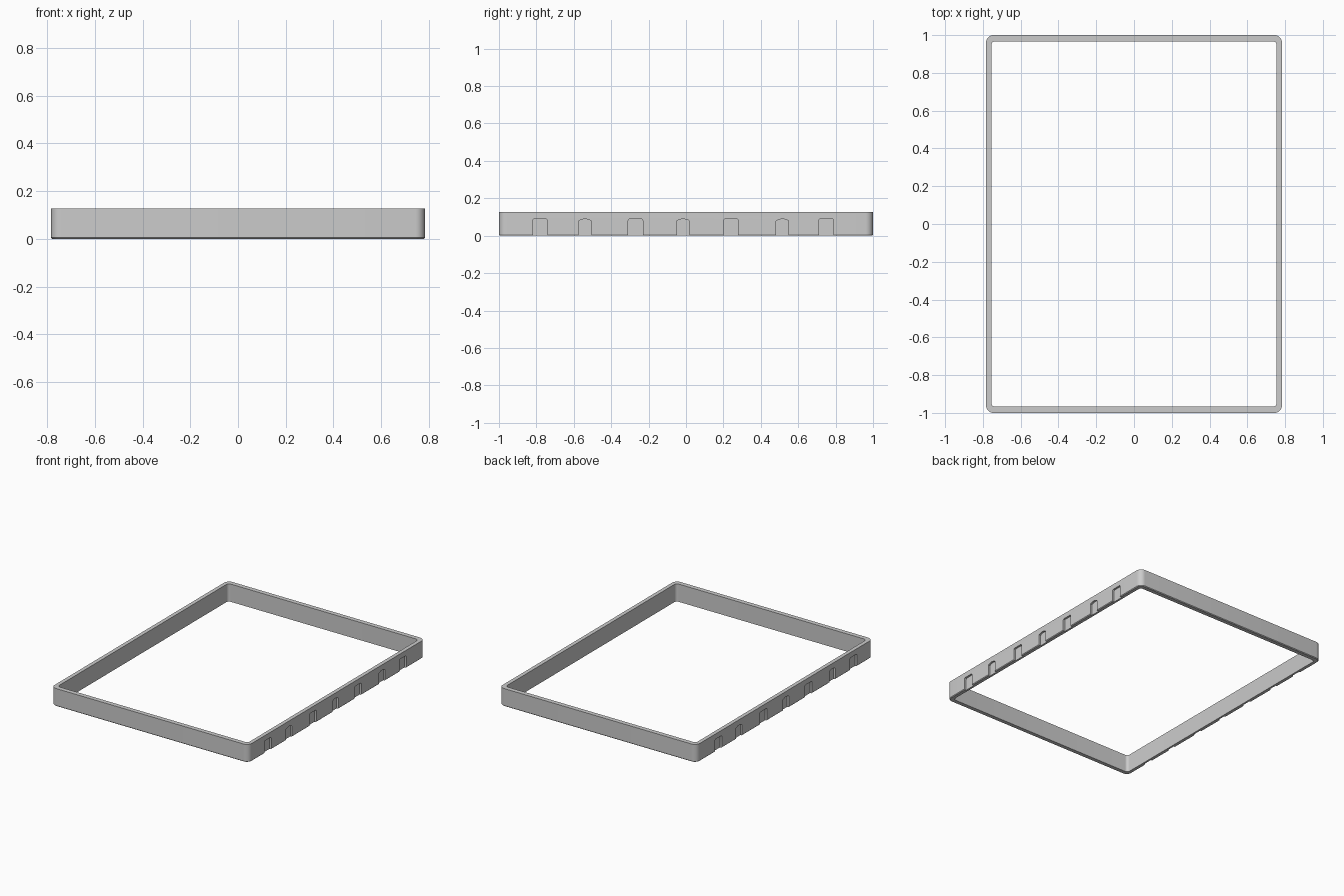
import bpy, bmesh, math

if "Cube" in bpy.data.objects:
    bpy.data.objects.remove(bpy.data.objects["Cube"])

HX, HY, H = 0.783, 1.0, 0.127
WX, WY = 0.028, 0.033      # wall thickness on the sides / on the ends
CH = 0.005                 # small chamfer at the foot


def rounded(hx, hy, r, z, n=8):
    pts = []
    for k, (sx, sy) in enumerate([(1, 1), (-1, 1), (-1, -1), (1, -1)]):
        for i in range(n + 1):
            a = math.pi / 2 * (k + i / n)
            pts.append((sx * (hx - r) + r * math.cos(a),
                        sy * (hy - r) + r * math.sin(a), z))
    return pts


def make_object(name, bm):
    bmesh.ops.recalc_face_normals(bm, faces=bm.faces)
    me = bpy.data.meshes.new(name)
    bm.to_mesh(me)
    bm.free()
    ob = bpy.data.objects.new(name, me)
    bpy.context.collection.objects.link(ob)
    return ob


# Rounded rectangular wall, lofted through a closed chain of loops
bm = bmesh.new()
loops = [rounded(HX - CH, HY - CH, 0.04 - CH, 0),
         rounded(HX, HY, 0.04, CH),
         rounded(HX, HY, 0.04, H),
         rounded(HX - WX, HY - WY, 0.02, H),
         rounded(HX - WX, HY - WY, 0.02, 0)]
rings = [[bm.verts.new(p) for p in loop] for loop in loops]
for j, a in enumerate(rings):
    b = rings[(j + 1) % len(rings)]
    for i in range(len(a)):
        k = (i + 1) % len(a)
        bm.faces.new((a[i], a[k], b[k], b[i]))
frame = make_object("frame_wall", bm)


def square_profile(w, top, r=0.008):
    pts = [(-w, -0.02), (w, -0.02)]
    for s, start in ((1, 0), (-1, math.pi / 2)):
        for i in range(4):
            a = start + i * math.pi / 6
            pts.append((s * (w - r) + r * math.cos(a), top - r + r * math.sin(a)))
    return pts


def arch_profile(w, top, rise=0.010):
    pts = [(-w, -0.02), (w, -0.02)]
    for i in range(9):
        t = 1 - i / 4
        pts.append((w * t, top - rise * t * t))
    return pts


# Recess cutters: alternating square and arched pockets on both long sides
bm = bmesh.new()
DEPTH = 0.014
for n, y in enumerate([-0.78, -0.54, -0.27, -0.015, 0.24, 0.515, 0.75]):
    prof = arch_profile(0.034, 0.089) if n % 2 else square_profile(0.039, 0.089)
    for s in (1, -1):
        inner = [bm.verts.new((s * (HX - DEPTH), y + u, z)) for u, z in prof]
        outer = [bm.verts.new((s * (HX + 0.02), y + u, z)) for u, z in prof]
        bm.faces.new(inner)
        bm.faces.new(outer)
        for i in range(len(prof)):
            k = (i + 1) % len(prof)
            bm.faces.new((inner[i], inner[k], outer[k], outer[i]))
cutter = make_object("recess_cutter", bm)
cutter.hide_render = True

mod = frame.modifiers.new("recesses", 'BOOLEAN')
mod.operation = 'DIFFERENCE'
mod.solver = 'EXACT'
mod.object = cutter
bpy.context.view_layer.objects.active = frame
frame.select_set(True)
bpy.ops.object.modifier_apply(modifier=mod.name)
bpy.data.objects.remove(cutter)
bpy.ops.object.shade_smooth_by_angle(angle=math.radians(30))
